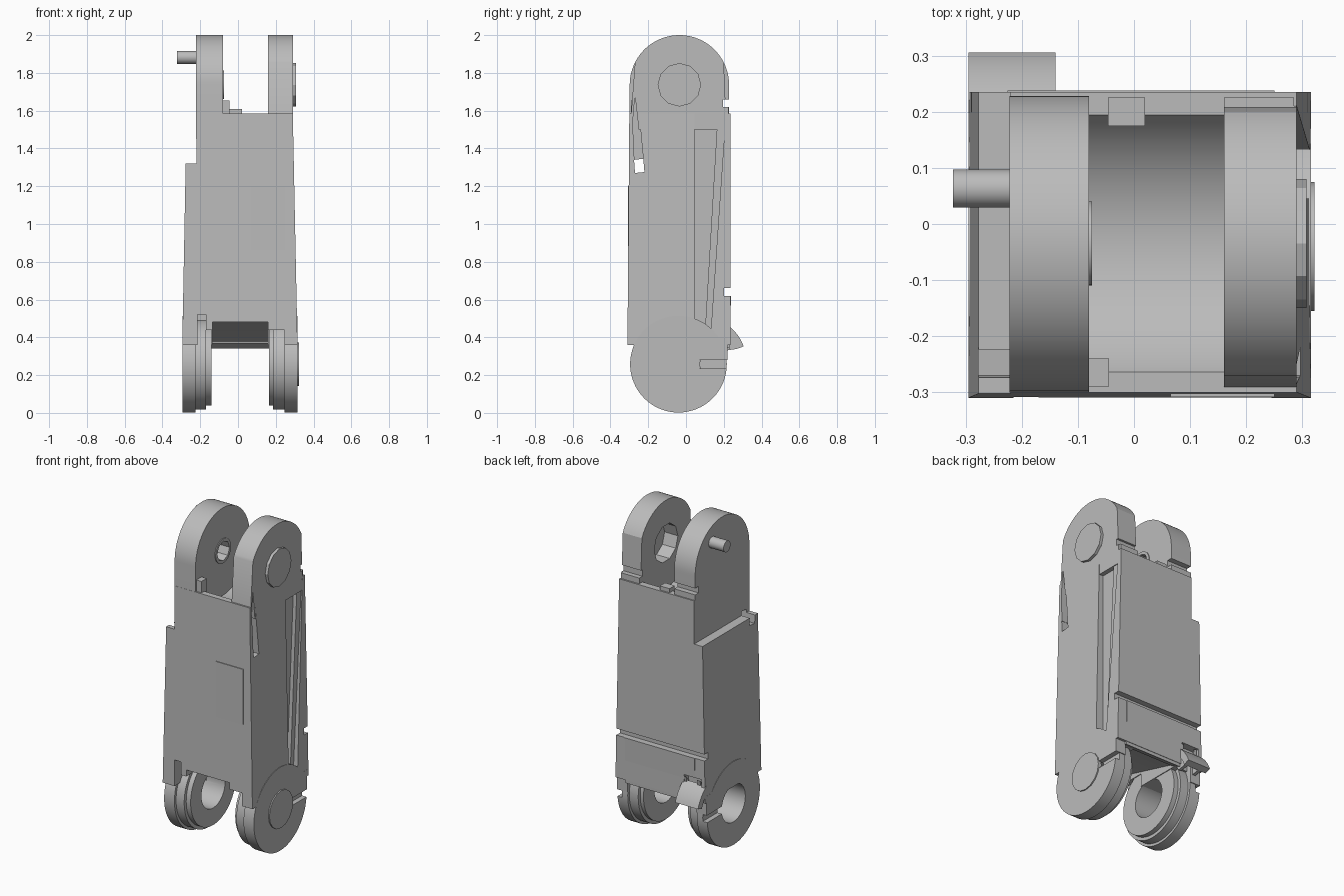
import bpy, bmesh, math
from mathutils import Vector

cube = bpy.data.objects.get("Cube")
if cube:
    bpy.data.objects.remove(cube, do_unlink=True)

metal = bpy.data.materials.new("grey metal")
metal.use_nodes = True
GREY = (0.5, 0.5, 0.5, 1)
metal.diffuse_color = GREY
metal.node_tree.nodes["Principled BSDF"].inputs["Base Color"].default_value = GREY

TOP = (-0.035, 1.737)   # upper joint axis (y, z)
LOW = (-0.04, 0.258)    # lower joint axis


def make(name, bm):
    bmesh.ops.recalc_face_normals(bm, faces=bm.faces)
    mesh = bpy.data.meshes.new(name)
    bm.to_mesh(mesh)
    bm.free()
    mesh.materials.append(metal)
    ob = bpy.data.objects.new(name, mesh)
    bpy.context.collection.objects.link(ob)
    return ob


def prism(name, pts, x0, x1):
    """Extrude a (y, z) profile along x."""
    bm = bmesh.new()
    face = bm.faces.new([bm.verts.new((x0, y, z)) for y, z in pts])
    ext = bmesh.ops.extrude_face_region(bm, geom=[face])
    moved = [v for v in ext["geom"] if isinstance(v, bmesh.types.BMVert)]
    bmesh.ops.translate(bm, verts=moved, vec=(x1 - x0, 0, 0))
    return make(name, bm)


def box(name, x0, x1, y0, y1, z0, z1):
    return prism(name, [(y0, z0), (y1, z0), (y1, z1), (y0, z1)], x0, x1)


def arc(c, r, a0, a1, n):
    angles = [math.radians(a0 + (a1 - a0) * i / n) for i in range(n + 1)]
    return [(c[0] + r * math.cos(a), c[1] + r * math.sin(a)) for a in angles]


def disc(name, c, r, x0, x1, n=64):
    return prism(name, arc(c, r, 0, 360, n)[:-1], x0, x1)


def boolean(ob, other, operation="DIFFERENCE"):
    mod = ob.modifiers.new("shape", "BOOLEAN")
    mod.operation = operation
    mod.solver = "EXACT"
    mod.object = other
    bpy.context.view_layer.objects.active = ob
    bpy.ops.object.modifier_apply(modifier=mod.name)
    bpy.data.objects.remove(other, do_unlink=True)


def cut(ob, *cutters):
    for c in cutters:
        boolean(ob, c)


# Tapered main housing
bm = bmesh.new()
rings = []
for z, x0, x1, y0, y1 in [(0.36, -0.295, 0.315, -0.31, 0.235),
                          (1.585, -0.272, 0.29, -0.3, 0.235)]:
    rings.append([bm.verts.new(p) for p in
                  [(x0, y0, z), (x1, y0, z), (x1, y1, z), (x0, y1, z)]])
bm.faces.new(rings[0])
bm.faces.new(rings[1])
for i in range(4):
    j = (i + 1) % 4
    bm.faces.new([rings[0][i], rings[0][j], rings[1][j], rings[1][i]])
body = make("housing", bm)

cut(body,
    # Shoulder on the right side
    box("c", -0.5, -0.22, -0.5, 0.5, 1.32, 1.8),
    # Round saddle between the upper lugs
    disc("c", TOP, 0.275, -0.08, 0.16),
    # Clearance over the lower rings and the sloping underside
    box("c", -0.215, -0.17, -0.4, -0.1, 0.3, 0.52),
    box("c", -0.18, 0.245, -0.4, -0.1, 0.3, 0.44),
    prism("c", [(-0.4, 0.48), (-0.2, 0.48), (0.2, 0.37), (0.2, 0.3), (-0.4, 0.3)], -0.135, 0.16),
    # Groove across the back
    box("c", -0.5, 0.5, 0.2, 0.4, 0.62, 0.66),
    # Window and tapered slot beside the front plate
    prism("c", [(-0.27, 1.27), (-0.22, 1.275), (-0.226, 1.345), (-0.275, 1.34)], -0.5, 0.5),
    prism("c", [(-0.27, 1.27), (-0.22, 1.275), (-0.25, 1.6), (-0.285, 1.6)], 0.25, 0.5),
    # Long channel and shallow diagonal strip on the left side
    prism("c", [(0.045, 1.65), (0.172, 1.65), (0.095, 0.34), (0.045, 0.34)], 0.262, 0.5),
    prism("c", [(0.17, 1.65), (0.215, 1.65), (0.125, 0.34), (0.08, 0.34)], 0.285, 0.5),
    # Pocket around the latch
    box("c", -0.27, -0.15, 0.19, 0.4, 0.3, 0.5))

# Raised front panel
box("front_panel", 0.065, 0.25, -0.308, -0.29, 0.86, 1.2)

# Upper lugs
right_lug = prism("upper_right_lug",
                  arc(TOP, 0.263, 0, 180, 48) + [(-0.3, 1.45), (0.228, 1.45)], -0.222, -0.08)
left_lug = prism("upper_left_lug",
                 arc(TOP, 0.263, 26.7, 153.3, 36) + [(-0.297, 1.5), (0.215, 1.5)], 0.16, 0.29)
for lug in (right_lug, left_lug):
    cut(lug, box("c", -0.5, 0.5, 0.195, 0.4, 1.62, 1.66))
cut(right_lug, disc("c", TOP, 0.06, -0.16, 0, 8))
cut(left_lug, disc("c", TOP, 0.115, 0.1, 0.25, 10),
    prism("c", [(-0.25, 1.5), (-0.285, 1.5), (-0.27, 1.68)], 0.25, 0.4))
disc("upper_hub_ring", TOP, 0.075, -0.085, -0.075, 32)
ring = bpy.data.objects["upper_hub_ring"]
cut(ring, disc("c", TOP, 0.06, -0.2, 0, 8))

# Small steps beside the saddle
box("saddle_step_high", -0.081, -0.045, -0.29, -0.24, 1.5, 1.655)
box("saddle_step_low", -0.046, 0.02, 0.175, 0.225, 1.5, 1.61)
box("back_corner_block", 0.16, 0.285, 0.08, 0.225, 1.5, 1.62)

# Pin and hub caps
disc("side_pin", (0.063, 1.882), 0.034, -0.323, -0.2, 32)
disc("upper_hub_cap", TOP, 0.115, 0.28, 0.307, 12)
disc("lower_hub_cap", LOW, 0.115, 0.3, 0.322, 16)

# Lower lugs, each stepping down towards the middle
for side, outer, steps, inner in [("right", -0.295, (-0.225, -0.17), -0.14),
                                  ("left", 0.315, (0.245, 0.185), 0.163)]:
    lug = disc(f"lower_{side}_lug", LOW, 0.256, *sorted((outer, steps[0])))
    mid = (outer + steps[0]) / 2
    boolean(lug, disc("c", LOW, 0.24, *sorted((mid, steps[1]))), "UNION")
    boolean(lug, disc("c", LOW, 0.22, *sorted((mid, inner))), "UNION")
    # Corner filling at the back, above a notch
    boolean(lug, box("c", *sorted((outer, steps[0])), 0.08, 0.22, 0.28, 0.4), "UNION")
    sign = 1 if outer > 0 else -1
    cut(lug, box("c", *sorted((outer - sign * 0.03, sign * 0.5)), 0.05, 0.4, 0.235, 0.28))
    reach = -0.5 if side == "right" else 0.29
    cut(lug, disc("c", LOW, 0.115, *sorted((reach, 0.0)), 32))

# Lower back flap
flap = prism("back_flap", [(0.19, 0.62), (0.238, 0.62), (0.232, 0.34), (0.17, 0.37), (0.19, 0.4)], -0.225, 0.25)
cut(flap, box("c", -0.27, -0.14, 0.1, 0.4, 0.3, 0.5))

# Curved latch on the back with its two arms
latch_axis = (0.08, 0.27)
outer_arc = arc(latch_axis, 0.24, 20, 54, 8)
inner_arc = arc(latch_axis, 0.2, 54, 20, 8)
prism("latch_tongue", outer_arc + inner_arc, -0.295, -0.14)
for i, x in enumerate((-0.26, -0.165)):
    prism(f"latch_arm_{i + 1}", [(0.17, 0.42), (0.235, 0.49)] + inner_arc[2:] + [(0.21, 0.33)], x, x + 0.02)

# Smooth the round faces, keep the edges crisp
for ob in bpy.context.scene.objects:
    ob.select_set(ob.type == "MESH")
bpy.ops.object.shade_smooth_by_angle(angle=math.radians(25))
